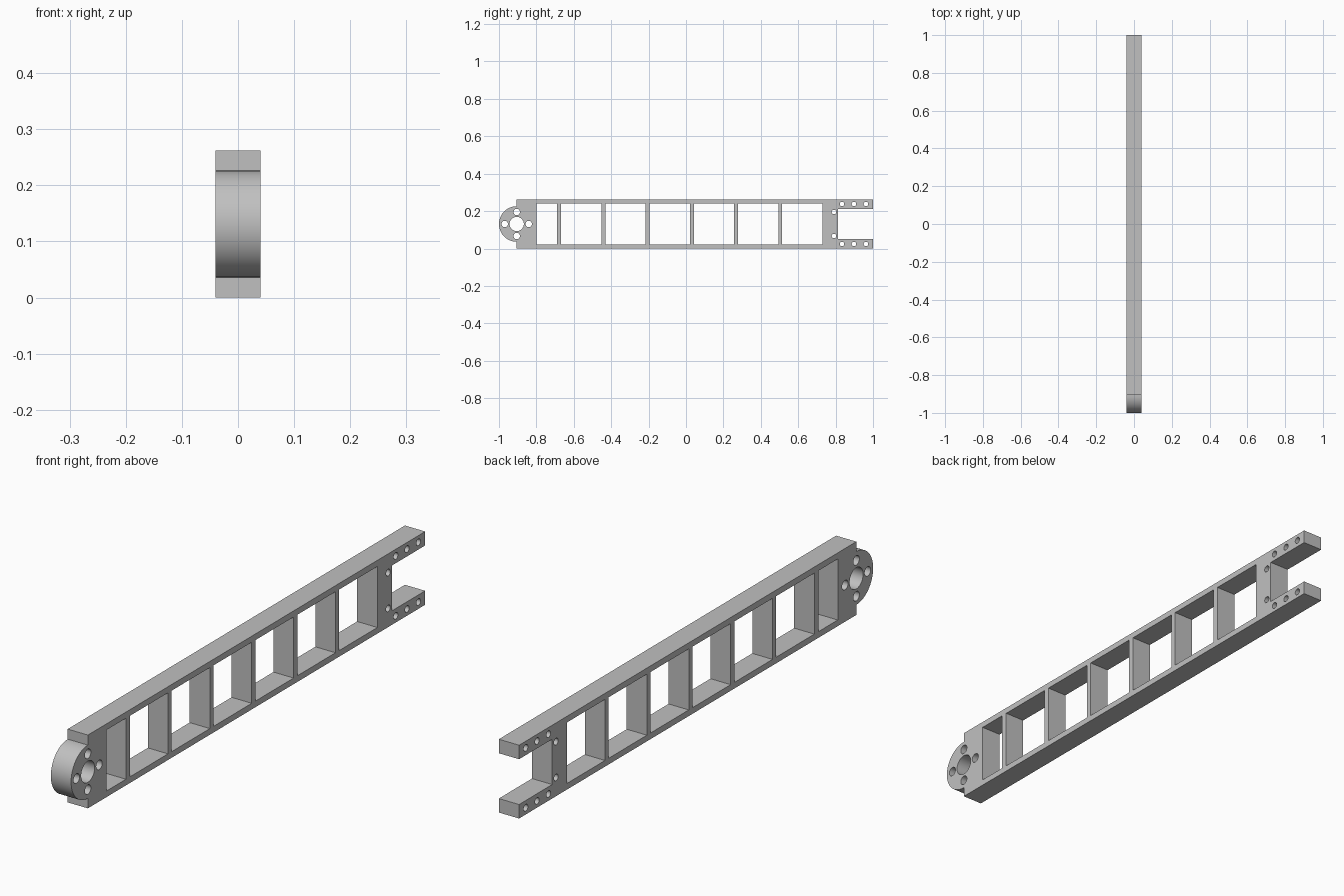
import bpy, bmesh
from math import pi, sin, cos
from mathutils import Matrix

cube = bpy.data.objects.get("Cube")
if cube:
    bpy.data.objects.remove(cube, do_unlink=True)

HALF_WIDTH = 0.04
HEIGHT = 0.262
MID = HEIGHT / 2
HUB_Y, HUB_R = -0.905, 0.095

# Single grey metal
metal = bpy.data.materials.new("grey metal")
metal.use_nodes = True
grey = (0.53, 0.53, 0.53, 1)
metal.diffuse_color = grey
metal.node_tree.nodes["Principled BSDF"].inputs["Base Color"].default_value = grey


def arc(y, z, radius, start, end, steps):
    angles = [start + (end - start) * i / steps for i in range(steps + 1)]
    return [(y + radius * cos(a), z + radius * sin(a)) for a in angles]


def circle(y, z, radius, steps=24):
    return arc(y, z, radius, 0, 2 * pi, steps)[:-1]


def window(y0, y1, half):
    return [(y0, MID - half), (y1, MID - half), (y1, MID + half), (y0, MID + half)]


# Side outline: rounded hub, straight rails, open fork
SLOT_Y, SLOT_HALF = 0.813, 0.081
outline = [(HUB_Y, 0), (1, 0), (1, MID - SLOT_HALF), (SLOT_Y, MID - SLOT_HALF),
           (SLOT_Y, MID + SLOT_HALF), (1, MID + SLOT_HALF), (1, HEIGHT), (HUB_Y, HEIGHT)]
outline += arc(HUB_Y, MID, HUB_R, pi / 2, 3 * pi / 2, 32)
loops = [outline]

# Ladder windows: one short bay and six equal bays, with thin ribs between
PITCH, RIB = 0.2365, 0.021
loops.append(window(-0.8, -0.69, 0.109))
for i in range(6):
    y = -0.668 + i * PITCH
    loops.append(window(y, y + PITCH - RIB, 0.109))

# Hub bore with four bolt holes around it
loops.append(circle(HUB_Y, MID, 0.038, 40))
for i in range(4):
    a = i * pi / 2
    loops.append(circle(HUB_Y + 0.064 * cos(a), MID + 0.064 * sin(a), 0.017))

# Fork bolt holes, mirrored above and below the middle
for side in (-1, 1):
    for y in (0.834, 0.898, 0.962):
        loops.append(circle(y, MID + side * 0.107, 0.012))
    loops.append(circle(0.791, MID + side * 0.064, 0.012))

# Fill the profile and extrude it to the beam's width
curve = bpy.data.curves.new("beam_profile", "CURVE")
curve.dimensions = "2D"
curve.fill_mode = "BOTH"
curve.extrude = HALF_WIDTH
for points in loops:
    spline = curve.splines.new("POLY")
    spline.points.add(len(points) - 1)
    for p, (y, z) in zip(spline.points, points):
        p.co = (y, z, 0, 1)
    spline.use_cyclic_u = True
profile = bpy.data.objects.new("beam_profile", curve)
bpy.context.collection.objects.link(profile)
bpy.context.view_layer.update()
mesh = bpy.data.meshes.new_from_object(profile.evaluated_get(bpy.context.evaluated_depsgraph_get()))
bpy.data.objects.remove(profile, do_unlink=True)

# Stand the profile upright along y and weld the caps to the walls
bm = bmesh.new()
bm.from_mesh(mesh)
bm.transform(Matrix(((0, 0, 1, 0), (1, 0, 0, 0), (0, 1, 0, 0), (0, 0, 0, 1))))
bmesh.ops.remove_doubles(bm, verts=bm.verts, dist=0.0001)
bmesh.ops.recalc_face_normals(bm, faces=bm.faces)
bm.to_mesh(mesh)
bm.free()
mesh.materials.clear()
mesh.materials.append(metal)

beam = bpy.data.objects.new("ladder_beam", mesh)
bpy.context.collection.objects.link(beam)
bpy.ops.object.select_all(action="DESELECT")
beam.select_set(True)
bpy.context.view_layer.objects.active = beam
bpy.ops.object.shade_smooth_by_angle(angle=pi / 6)
